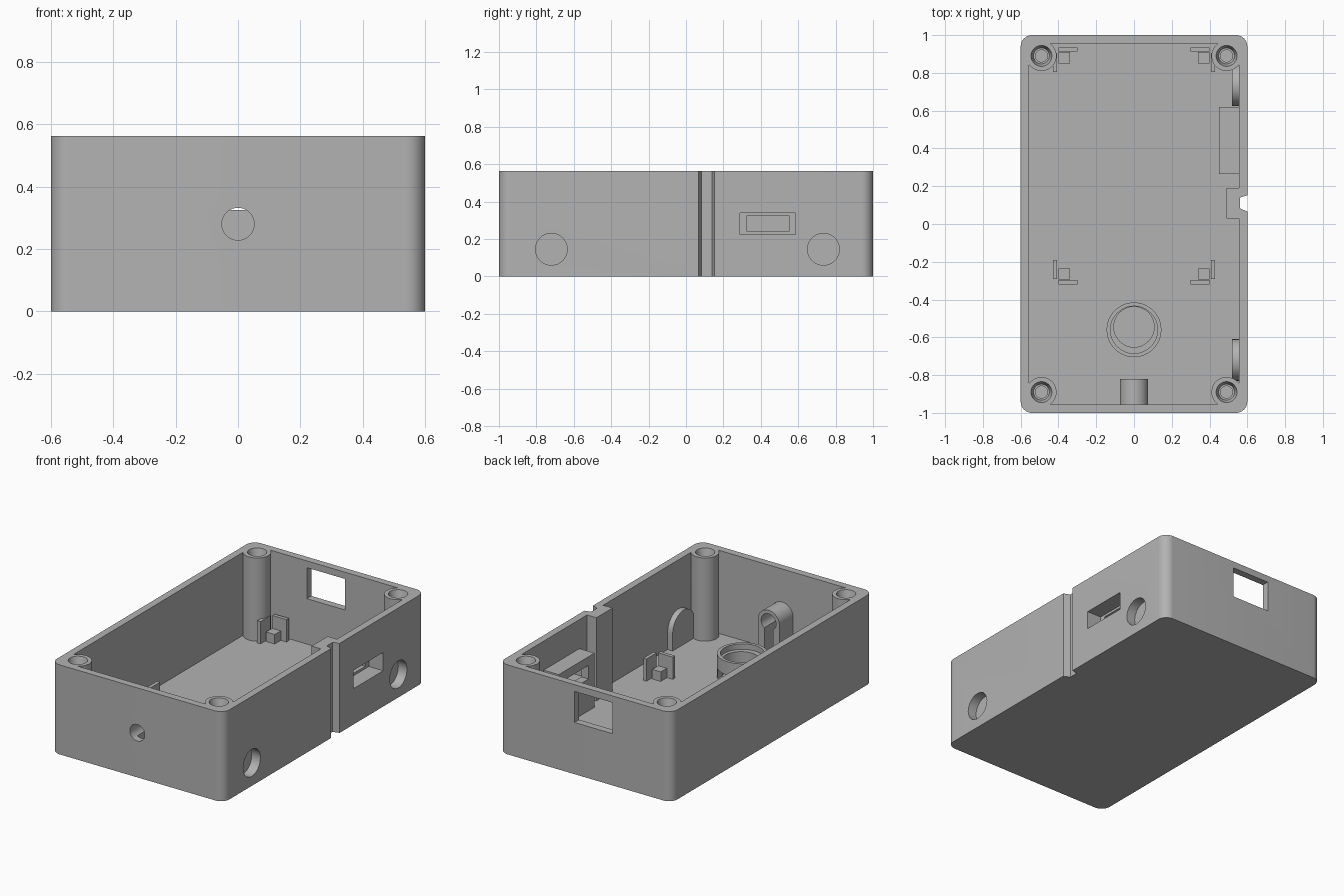
import bpy, bmesh
from math import sin, cos, pi

if "Cube" in bpy.data.objects:
    bpy.data.objects.remove(bpy.data.objects["Cube"])

H, FLOOR, WX, WY = 0.5625, 0.04, 0.555, 0.955   # height, floor, inner half sizes

grey = bpy.data.materials.new("plain grey plastic")
grey.use_nodes = True
colour = (0.45, 0.45, 0.45, 1)
grey.diffuse_color = colour
grey.node_tree.nodes["Principled BSDF"].inputs["Base Color"].default_value = colour


def arc(u, v, r, start=0, end=2 * pi, n=48):
    closed = abs(end - start - 2 * pi) < 0.001
    count = n if closed else n + 1
    return [(u + r * cos(start + (end - start) * i / n),
             v + r * sin(start + (end - start) * i / n)) for i in range(count)]


def rect(u0, u1, v0, v1):
    return [(u0, v0), (u1, v0), (u1, v1), (u0, v1)]


def rounded(hx, hy, r):
    pts = []
    for k, (sx, sy) in enumerate([(1, 1), (-1, 1), (-1, -1), (1, -1)]):
        pts += arc(sx * (hx - r), sy * (hy - r), r, k * pi / 2, (k + 1) * pi / 2, 10)
    return pts


def arch(u, v, r, base):
    return arc(u, v, r, 0, pi, 32) + [(u - r, base), (u + r, base)]


def prism(name, outline, axis, lo, hi, scale=None):
    """Extrude an outline along an axis; scale gives a tapered far end."""
    place = {"x": lambda u, v, t: (t, u, v),
             "y": lambda u, v, t: (u, t, v),
             "z": lambda u, v, t: (u, v, t)}[axis]
    far = scale or outline
    bm = bmesh.new()
    a = [bm.verts.new(place(u, v, lo)) for u, v in outline]
    b = [bm.verts.new(place(u, v, hi)) for u, v in far]
    bm.faces.new(a)
    bm.faces.new(b)
    for i in range(len(a)):
        j = (i + 1) % len(a)
        bm.faces.new((a[i], a[j], b[j], b[i]))
    bmesh.ops.recalc_face_normals(bm, faces=bm.faces)
    mesh = bpy.data.meshes.new(name)
    bm.to_mesh(mesh)
    bm.free()
    mesh.materials.append(grey)
    obj = bpy.data.objects.new(name, mesh)
    bpy.context.collection.objects.link(obj)
    return obj


def combine(targets, tool, operation="DIFFERENCE"):
    """Apply a boolean to every target, then drop the tool."""
    for obj in targets:
        mod = obj.modifiers.new("cut", "BOOLEAN")
        mod.operation, mod.object, mod.solver = operation, tool, "EXACT"
        bpy.context.view_layer.update()
        graph = bpy.context.evaluated_depsgraph_get()
        mesh = bpy.data.meshes.new_from_object(obj.evaluated_get(graph))
        obj.modifiers.clear()
        obj.data = mesh
    bpy.data.objects.remove(tool)


# Tray with floor and rounded corners
case = prism("case", rounded(0.6, 1, 0.06), "z", 0, H)
combine([case], prism("cavity", rounded(WX, WY, 0.03), "z", FLOOR, 1))

# Screw posts in the corners
corners = [(sx * 0.49, sy * 0.89) for sx in (-1, 1) for sy in (-1, 1)]
for x, y in corners:
    combine([case], prism("post", arc(x, y, 0.08), "z", 0.02, H), "UNION")

# Thickened wall behind the side groove, and the port housing
combine([case], prism("groove_backing", rect(0.49, 0.58, 0.03, 0.19), "z", 0.02, H), "UNION")
combine([case], prism("port_housing", rect(0.45, 0.58, 0.265, 0.62), "z", 0.02, 0.38), "UNION")

# Bosses behind the round side pockets
for y in (-0.72, 0.735):
    combine([case], prism("boss", arch(y, 0.145, 0.11, 0.02), "x", 0.52, 0.58), "UNION")
    combine([case], prism("pocket", arc(y, 0.145, 0.085), "x", 0.54, 0.7))

# Countersunk screw holes
for x, y in corners:
    combine([case], prism("countersink", arc(x, y, 0.042), "z", H - 0.05, H + 0.01,
                          arc(x, y, 0.058)))
    combine([case], prism("screw_hole", arc(x, y, 0.032), "z", 0.2, H))

# Side groove, port opening and back window
groove = [(0.56, 0.083), (0.62, 0.058), (0.62, 0.157), (0.56, 0.14)]
combine([case], prism("groove", groove, "z", -0.1, 1))
combine([case], prism("port_recess", rect(0.29, 0.585, 0.225, 0.34), "x", 0.5, 0.7))
combine([case], prism("port_hole", rect(0.325, 0.55, 0.24, 0.325), "x", 0.4, 0.7))
combine([case], prism("back_window", rect(-0.19, 0.075, 0.325, 0.52), "y", 0.9, 1.1))

# Front tube with a slot below its bore
combine([case], prism("tube", arch(0, 0.28, 0.075, 0.02), "y", -0.98, -0.82), "UNION")
combine([case], prism("tube_slot", rect(-0.03, 0.03, FLOOR, 0.28), "y", -WY, -0.8))
combine([case], prism("bore", arc(0, 0.28, 0.052), "y", -1.1, -0.8))

# Round component seat with an inner step and a side slot
seat = prism("round_seat", arc(0, -0.56, 0.145), "z", 0.02, 0.185)
combine([seat], prism("seat_top", arc(0, -0.56, 0.125), "z", 0.15, 0.3))
combine([seat], prism("seat_well", arc(0, -0.545, 0.107), "z", FLOOR, 0.3))
combine([seat], prism("seat_slot", rect(-0.095, 0.095, -0.5, -0.3), "z", FLOOR, 0.1))

# Board rests with two guide plates each
parts = [case, seat]
for side in (-1, 1):
    for end, y in ((1, 0.85), (-1, -0.235)):
        for name, u0, u1, v0, v1, top in (
                ("board_rest", 0.34, 0.4, 0, 0.06, 0.1),
                ("side_guide", 0.408, 0.43, -0.045, 0.055, 0.18),
                ("end_guide", 0.3, 0.4, 0.062, 0.085, 0.18)):
            outline = [(side * u, y + end * v) for u, v in rect(u0, u1, v0, v1)]
            parts.append(prism(name, outline, "z", 0.02, top))

# Smooth round walls, sharp edges
for obj in parts:
    bpy.context.view_layer.objects.active = obj
    bpy.ops.object.select_all(action="DESELECT")
    obj.select_set(True)
    bpy.ops.object.shade_smooth_by_angle(angle=0.5)
